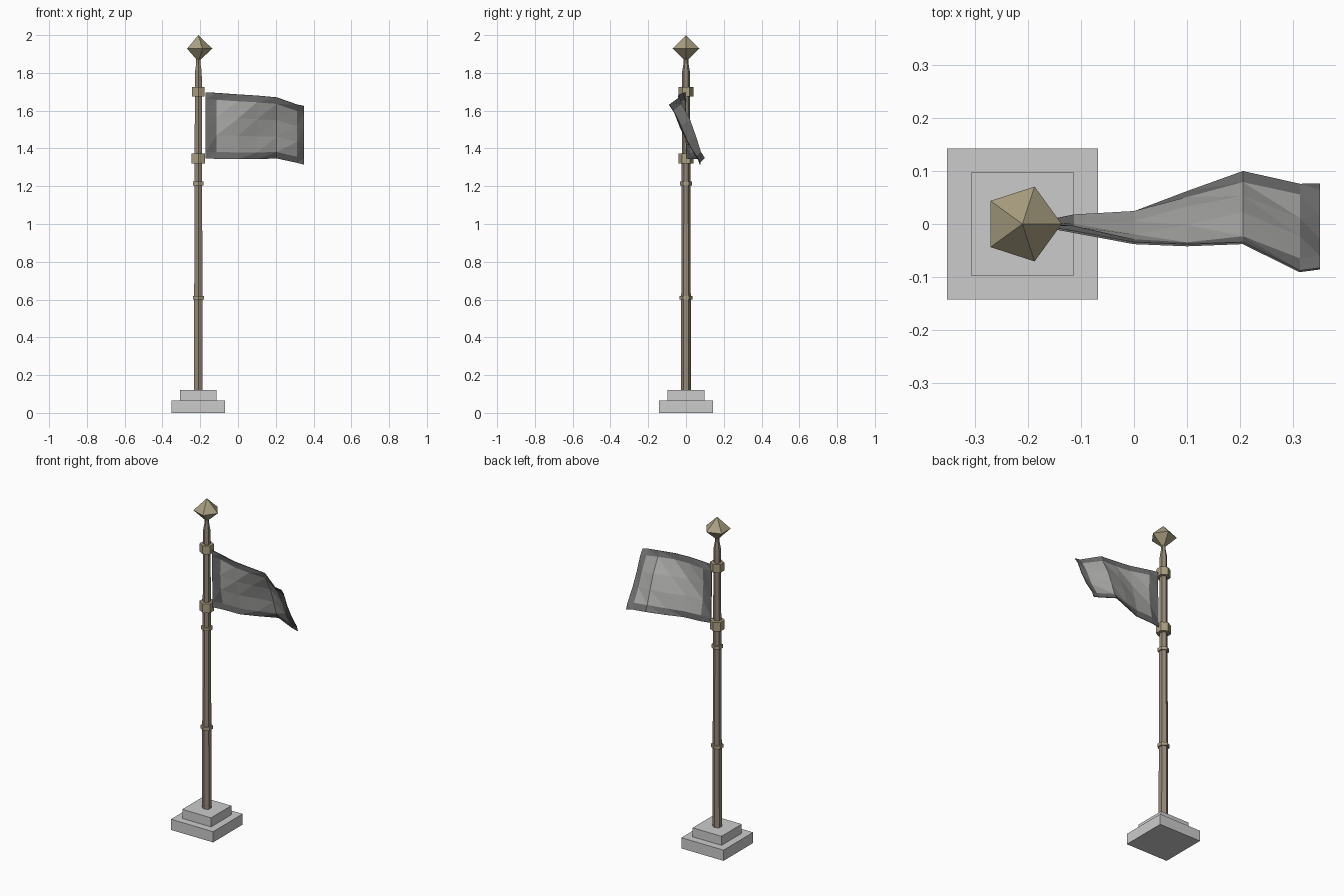
import bpy, bmesh, math

if "Cube" in bpy.data.objects:
    bpy.data.objects.remove(bpy.data.objects["Cube"])

PX = -0.21  # pole axis


def material(name, rgb):
    m = bpy.data.materials.new(name)
    m.diffuse_color = (*rgb, 1)
    m.use_nodes = True
    m.node_tree.nodes["Principled BSDF"].inputs["Base Color"].default_value = m.diffuse_color
    return m


bronze = material("bronze", (0.30, 0.25, 0.19))
brass = material("brass", (0.40, 0.35, 0.22))
cloth = material("cloth", (0.42, 0.42, 0.41))
trim = material("trim", (0.16, 0.16, 0.16))


def finish(name, bm, mats=()):
    bmesh.ops.recalc_face_normals(bm, faces=bm.faces)
    me = bpy.data.meshes.new(name)
    bm.to_mesh(me)
    bm.free()
    for m in mats:
        me.materials.append(m)
    ob = bpy.data.objects.new(name, me)
    bpy.context.collection.objects.link(ob)
    return ob


def slab(name, half, z0, z1):
    bm = bmesh.new()
    bmesh.ops.create_cube(bm, size=1)
    for v in bm.verts:
        v.co = (PX + v.co.x * 2 * half, v.co.y * 2 * half, z0 + (v.co.z + 0.5) * (z1 - z0))
    finish(name, bm)


def lathe(name, profile, sides, start, mat):
    """Faceted turned part around the pole axis; radius 0 gives a point."""
    bm = bmesh.new()
    rings = []
    for r, z in profile:
        n = sides if r > 0 else 1
        rings.append([bm.verts.new((PX + r * math.cos(start + i * math.tau / sides),
                                    r * math.sin(start + i * math.tau / sides), z))
                      for i in range(n)])
    for a, b in zip(rings, rings[1:]):
        for i in range(sides):
            j = (i + 1) % sides
            quad = [a[i % len(a)], a[j % len(a)], b[j % len(b)], b[i % len(b)]]
            bm.faces.new(list(dict.fromkeys(quad)))
    for r in (rings[0], rings[-1]):
        if len(r) > 1:
            bm.faces.new(r)
    finish(name, bm, [mat])


# Stepped base
slab("base_lower", 0.142, 0, 0.065)
slab("base_upper", 0.097, 0.065, 0.12)

# Tapered pole with narrow neck
lathe("pole", [(0.027, 0.12), (0.021, 1.78), (0.020, 1.81), (0.013, 1.85), (0.013, 1.88)],
      6, math.pi / 2, bronze)

# Collars: thin bands and the two flag clamps
for name, z, r, h in (("band_lower", 0.61, 0.034, 0.02), ("band_upper", 1.215, 0.032, 0.02),
                      ("clamp_lower", 1.347, 0.041, 0.055), ("clamp_upper", 1.70, 0.039, 0.05)):
    lathe(name, [(r, z - h / 2), (r, z + h / 2)], 6, math.pi / 2, brass)

# Five-sided finial
lathe("finial", [(0, 1.86), (0.074, 1.928), (0, 2.0)], 5, 0, brass)

# Flag: columns of (x, top y, top z, bottom y, bottom z), twisting towards the fly end
columns = [(-0.172, -0.004, 1.697, 0.004, 1.347),
           (-0.113, -0.015, 1.694, 0.015, 1.345),
           (0.0, -0.036, 1.686, 0.022, 1.343),
           (0.10, -0.040, 1.680, 0.060, 1.344),
           (0.205, -0.036, 1.670, 0.098, 1.348),
           (0.312, -0.089, 1.632, 0.074, 1.325),
           (0.35, -0.084, 1.624, 0.074, 1.315)]
rows = [0, 0.105, 0.37, 0.64, 0.895, 1]
bm = bmesh.new()
grid = []
for i, (x, ty, tz, by, bz) in enumerate(columns):
    col = []
    for j, t in enumerate(rows):
        ripple = 0.007 * math.sin(t * math.tau + i * 1.3) * (0 < i) * (0 < t < 1)
        col.append(bm.verts.new((x, ty + (by - ty) * t + ripple, tz + (bz - tz) * t)))
    grid.append(col)
for i in range(len(columns) - 1):
    for j in range(len(rows) - 1):
        a, b, c, d = grid[i][j], grid[i + 1][j], grid[i + 1][j + 1], grid[i][j + 1]
        edge = i in (0, len(columns) - 2) or j in (0, len(rows) - 2)
        for tri in ((a, b, d), (b, c, d)):
            bm.faces.new(tri).material_index = int(edge)
flag = finish("flag", bm, [cloth, trim])
thick = flag.modifiers.new("thickness", "SOLIDIFY")
thick.thickness = 0.004
thick.offset = 0
